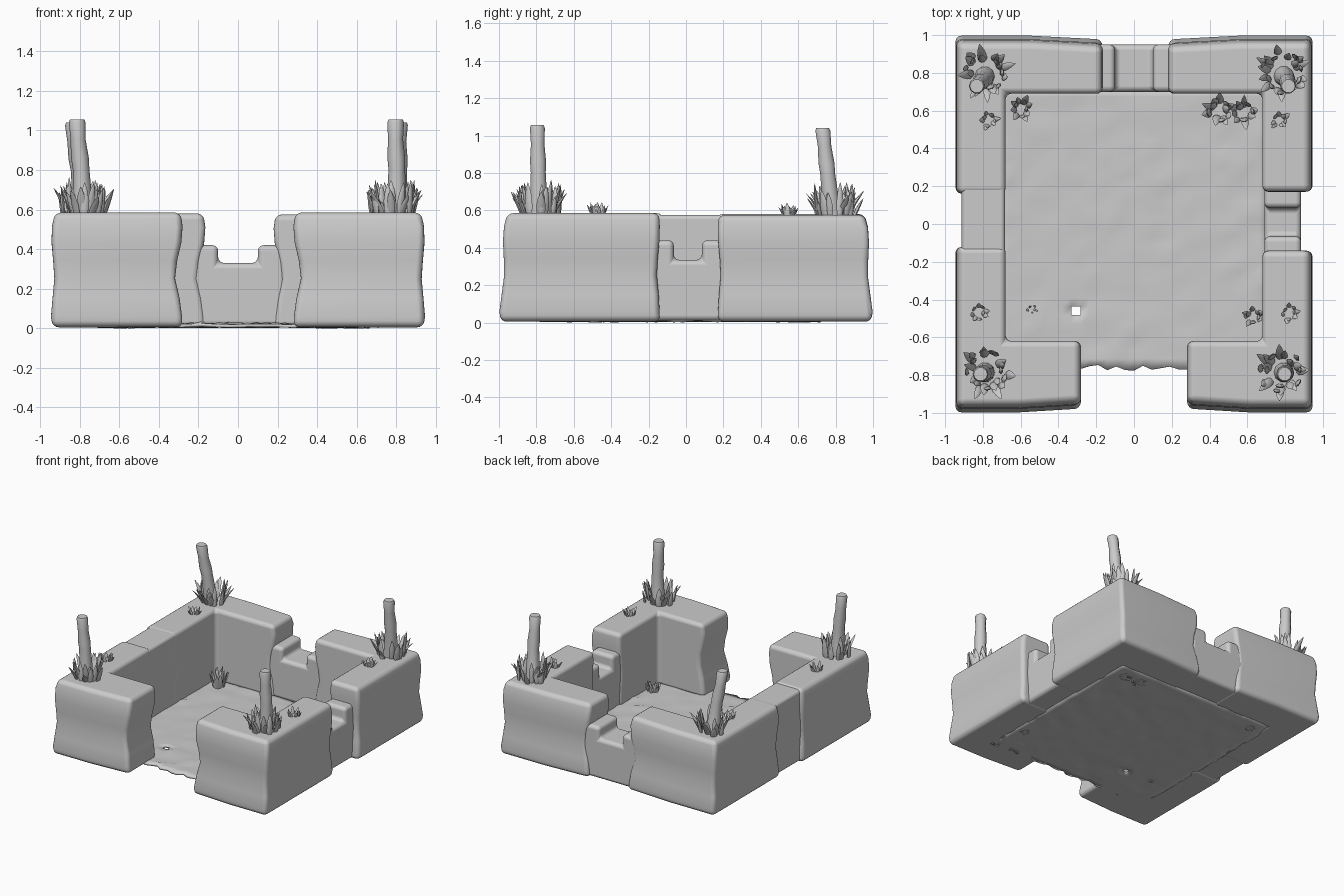
import bpy, bmesh, math, random
from mathutils import Vector, noise

if "Cube" in bpy.data.objects:
    bpy.data.objects.remove(bpy.data.objects["Cube"])

random.seed(4)


def finish(name, bm, bevel=0.0, angle=50):
    bmesh.ops.recalc_face_normals(bm, faces=bm.faces[:])
    me = bpy.data.meshes.new(name)
    bm.to_mesh(me)
    bm.free()
    ob = bpy.data.objects.new(name, me)
    bpy.context.collection.objects.link(ob)
    if bevel:
        me.shade_smooth()
        m = ob.modifiers.new("round", 'BEVEL')
        m.width, m.segments, m.harden_normals = bevel, 4, True
        m.limit_method, m.angle_limit = 'ANGLE', math.radians(40)
    else:
        bpy.ops.object.select_all(action='DESELECT')
        ob.select_set(True)
        bpy.context.view_layer.objects.active = ob
        bpy.ops.object.shade_smooth_by_angle(angle=math.radians(angle))
    return ob


def loft(bm, rings):
    loops = [[bm.verts.new(p) for p in r] for r in rings]
    n = len(loops[0])
    for a, b in zip(loops, loops[1:]):
        for i in range(n):
            bm.faces.new((a[i], a[(i + 1) % n], b[(i + 1) % n], b[i]))
    bm.faces.new(loops[0][::-1])
    bm.faces.new(loops[-1])


# L-shaped corner walls: (height, inset of outer sides, inset of arm ends)
LEVELS = [(0.005, 0.008, 0.0), (0.06, 0.0, 0.003), (0.15, 0.008, 0.015),
          (0.25, 0.017, 0.038), (0.34, 0.011, 0.027), (0.43, 0.003, 0.006),
          (0.51, 0.005, 0.0), (0.58, 0.02, 0.01)]


def corner_wall(name, sx, sy, x_end, y_end, y_in, top):
    bm = bmesh.new()
    rings = []
    for z, o, e in LEVELS:
        X, Y = 0.945 - o, 1.0 - o - 0.025 * z / 0.58
        xe, ye, xi = x_end + e, y_end + e * 0.4, 0.68
        pts = [(X, ye), (X, Y), ((X + xe) / 2, Y), (xe, Y - 0.02),
               (xe, y_in), (xi, y_in), (xi, ye)]
        rings.append([(sx * x, sy * y, z * top / 0.58) for x, y in pts])
    loft(bm, rings)
    finish(name, bm, 0.032)


corner_wall("front_left_wall", -1, -1, 0.28, 0.12, 0.62, 0.585)
corner_wall("front_right_wall", 1, -1, 0.28, 0.14, 0.62, 0.585)
corner_wall("back_left_wall", -1, 1, 0.165, 0.16, 0.69, 0.58)
corner_wall("back_right_wall", 1, 1, 0.18, 0.17, 0.69, 0.575)


# low notched walls between the corner walls
def notched_wall(name, place, half, slot, ledge, sill, depths):
    prof = [(-half, 0.01), (half, 0.01), (half, ledge), (slot, ledge),
            (slot, sill), (-slot, sill), (-slot, ledge), (-half, ledge)]
    bm = bmesh.new()
    loft(bm, [[place(u, d, z) for u, z in prof] for d in depths])
    finish(name, bm, 0.03)


notched_wall("back_window_wall", lambda u, d, z: (u, d, z),
             0.24, 0.10, 0.42, 0.33, (0.70, 0.95))
notched_wall("right_window_wall", lambda u, d, z: (d, u + 0.01, z),
             0.24, 0.075, 0.44, 0.335, (0.69, 0.885))

# solid infill on the left side
bm = bmesh.new()
loft(bm, [[(x, y, z) for x, y in ((-0.912, -0.3), (-0.682, -0.3), (-0.682, 0.34), (-0.912, 0.34))]
          for z in (0.01, 0.576)])
finish("left_middle_wall", bm, 0.025)

# uneven earth floor with a ragged front edge and one small hole
bm = bmesh.new()
bmesh.ops.create_grid(bm, x_segments=30, y_segments=32, size=1)
for v in bm.verts:
    edge = v.co.y < -0.99
    v.co = Vector((v.co.x * 0.71, -0.02 + v.co.y * 0.74, 0))
    n = noise.noise(v.co * 9)
    v.co.z = 0.021 + 0.006 * n + (random.uniform(0.004, 0.014) if random.random() < 0.05 else 0)
    if edge:
        v.co.y += random.uniform(-0.02, 0.015) - 0.02 * v.co.x
hole = min(bm.faces, key=lambda f: (f.calc_center_median().xy - Vector((-0.33, -0.46))).length)
bmesh.ops.delete(bm, geom=[hole], context='FACES')
floor = finish("floor", bm)
sol = floor.modifiers.new("thickness", 'SOLIDIFY')
sol.thickness, sol.offset = 0.016, -1 if floor.data.polygons[0].normal.z > 0 else 1


# leaning corner posts
def post(name, base, tip):
    bm = bmesh.new()
    a, b = Vector(base), Vector(tip)
    rings = []
    for t, r in ((0, 0.055), (0.25, 0.047), (0.5, 0.042), (0.62, 0.045), (0.8, 0.038), (0.97, 0.042), (1, 0.036)):
        c = a.lerp(b, t) + Vector((0.008 * math.sin(t * 5), 0, 0))
        rings.append([c + Vector((r * math.cos(k * math.tau / 10), r * math.sin(k * math.tau / 10), 0))
                      for k in range(10)])
    loft(bm, rings)
    finish(name, bm)


# one thick curved pointed leaf
def leaf(bm, base, ang, lean, h, w):
    d = Vector((math.cos(ang), math.sin(ang), 0))
    s = Vector((-d.y, d.x, 0))
    rings = []
    for t, k in ((0, 0.55), (0.25, 0.95), (0.5, 1.0), (0.75, 0.7), (0.92, 0.3), (1, 0.05)):
        c = base + d * lean * t ** 1.4 + Vector((0, 0, h * t))
        rings.append([c + s * w * k * math.cos(q * math.tau / 6) + d * w * k * 0.5 * math.sin(q * math.tau / 6)
                      for q in range(6)])
    loft(bm, rings)


def clump(name, x, y, z, radius, height, count, inner=0.3):
    bm = bmesh.new()
    for i in range(count):
        ang = i * 2.4 + random.uniform(-0.3, 0.3)
        f = 0.45 + 0.55 * (i + 1) / count
        r = radius * inner * random.uniform(0.8, 1.6)
        base = Vector((x + r * math.cos(ang), y + r * math.sin(ang), z - 0.02))
        lean = max(radius * f * random.uniform(0.85, 1.05) - r, 0.01)
        leaf(bm, base, ang, lean, 0.02 + height * (1.25 - 0.6 * f) * random.uniform(0.75, 1.15),
             min(0.023, radius * 0.22) * random.uniform(0.8, 1.1))
    finish(name, bm)


for side, sx in (("left", -1), ("right", 1)):
    post(f"front_{side}_post", (sx * 0.79, -0.785, 0.55), (sx * 0.805, -0.795, 1.055))
    post(f"back_{side}_post", (sx * 0.79, 0.785, 0.55), (sx * 0.825, 0.73, 1.04))
    clump(f"front_{side}_leaves", sx * 0.78, -0.78, 0.58, 0.165, 0.17, 24, 0.4)
    clump(f"back_{side}_leaves", sx * 0.785, 0.8, 0.575, 0.17, 0.17, 24, 0.4)
    clump(f"front_{side}_sprout", sx * 0.82, -0.47, 0.575, 0.065, 0.07, 9)
    clump(f"back_{side}_sprout", sx * 0.77, 0.55, 0.575, 0.065, 0.06, 9)

# plants growing from the floor
clump("back_left_floor_plant", -0.60, 0.61, 0.02, 0.085, 0.17, 12)
clump("back_right_floor_plant_a", 0.45, 0.60, 0.02, 0.11, 0.14, 13)
clump("back_right_floor_plant_b", 0.58, 0.59, 0.02, 0.095, 0.17, 12)
clump("front_right_floor_plant", 0.63, -0.49, 0.02, 0.07, 0.09, 10)
clump("front_left_floor_sprout", -0.54, -0.45, 0.02, 0.035, 0.03, 6)
